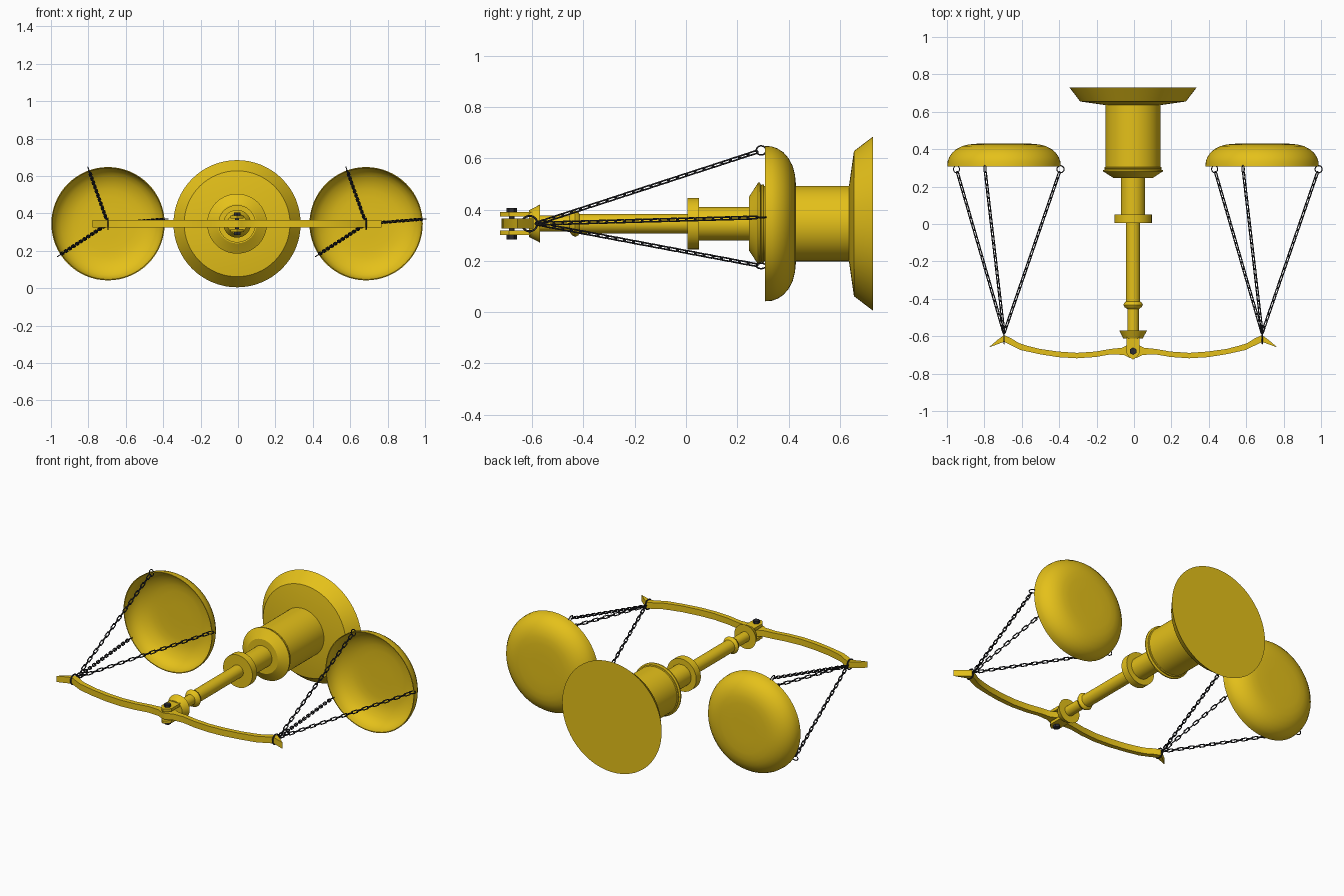
import bpy, bmesh
from math import sin, cos, pi, radians
from mathutils import Vector, Matrix

if "Cube" in bpy.data.objects:
    bpy.data.objects.remove(bpy.data.objects["Cube"])

CX, CZ = -0.005, 0.345      # axis of the column, which lies along y
ARM = 0.69                  # distance from column to each pan


def material(name, color):
    m = bpy.data.materials.new(name)
    m.diffuse_color = color
    m.use_nodes = True
    m.node_tree.nodes["Principled BSDF"].inputs["Base Color"].default_value = m.diffuse_color
    return m


gold = material("gold", (0.78, 0.53, 0.01, 1))
dark = material("dark_metal", (0.025, 0.025, 0.03, 1))


def finish(bm, name, mat, loc=(0, 0, 0), angle=32):
    bmesh.ops.recalc_face_normals(bm, faces=bm.faces)
    me = bpy.data.meshes.new(name)
    bm.to_mesh(me)
    bm.free()
    me.polygons.foreach_set("use_smooth", [True] * len(me.polygons))
    me.set_sharp_from_angle(angle=radians(angle))
    me.materials.append(mat)
    ob = bpy.data.objects.new(name, me)
    ob.location = loc
    bpy.context.collection.objects.link(ob)
    return ob


def lathe(name, profile, loc, mat, n=64):
    """Revolve (radius, y) points around the y axis; radius 0 closes an end."""
    bm = bmesh.new()
    rings = []
    for r, y in profile:
        k = 1 if r == 0 else n
        rings.append([bm.verts.new((r * cos(2 * pi * i / n), y, r * sin(2 * pi * i / n)))
                      for i in range(k)])
    for a, b in zip(rings, rings[1:]):
        for i in range(n):
            j = (i + 1) % n
            face = [a[i % len(a)], a[j % len(a)], b[j % len(b)], b[i % len(b)]]
            bm.faces.new(list(dict.fromkeys(face)))
    return finish(bm, name, mat, loc)


def plate(name, outline, z0, z1, mat):
    """Extrude an (x, y) outline between two heights."""
    bm = bmesh.new()
    f = bm.faces.new([bm.verts.new((x, y, z0)) for x, y in outline])
    ext = bmesh.ops.extrude_face_region(bm, geom=[f])
    bmesh.ops.translate(bm, vec=(0, 0, z1 - z0),
                        verts=[v for v in ext["geom"] if isinstance(v, bmesh.types.BMVert)])
    return finish(bm, name, mat, (CX, 0, 0))


def add_link(bm, mat4, r, straight, wire, n=12, m=6):
    """Oval wire loop in the local xz plane, long axis z."""
    rings = []
    for i in range(n):
        t = 2 * pi * (i + 0.5) / n
        out = Vector((cos(t), 0, sin(t)))
        c = out * r + Vector((0, 0, straight if sin(t) > 0 else -straight))
        rings.append([bm.verts.new(mat4 @ (c + out * wire * cos(2 * pi * j / m)
                      + Vector((0, wire * sin(2 * pi * j / m), 0)))) for j in range(m)])
    for i in range(n):
        a, b = rings[i], rings[(i + 1) % n]
        for j in range(m):
            k = (j + 1) % m
            bm.faces.new((a[j], a[k], b[k], b[j]))


# base and column
lathe("base", [(0, .73), (.34, .73), (.283, .655), (.15, .636), (0, .636)], (CX, 0, CZ), gold)
lathe("column", [(0, .64), (.147, .64), (.147, .305), (.153, .303), (.153, .296), (.149, .293),
                 (.160, .288), (.160, .281), (.148, .274), (.105, .246), (.065, .246),
                 (.065, .05), (.10, .05), (.10, .005), (.038, .005), (.038, -.415),
                 (.046, -.42), (.052, -.432), (.046, -.444), (.031, -.455), (.031, -.57),
                 (.074, -.57), (.052, -.612), (0, -.612)], (CX, 0, CZ), gold)

# clevis prongs and bolt at the pivot
prong = [(-.035, -.60), (-.035, -.69), (-.02, -.712), (0, -.725),
         (.02, -.712), (.035, -.69), (.035, -.60)]
plate("upper_prong", prong, CZ + .027, CZ + .045, gold)
plate("lower_prong", prong, CZ - .045, CZ - .027, gold)
for nm, r, h, n in (("pivot_pin", .011, .11, 20), ("bolt_heads", .02, .016, 6)):
    bm = bmesh.new()
    for z in ((0,) if n == 20 else (-.053, .053)):
        bmesh.ops.create_cone(bm, cap_ends=True, segments=n, radius1=r, radius2=r, depth=h,
                              matrix=Matrix.Translation((0, 0, z)))
    finish(bm, nm, dark, (CX, -.68, CZ))

# beam outline: right half mirrored to the left
upper = [(0, -.64), (.025, -.645), (.06, -.662), (.12, -.668), (.2, -.682), (.3, -.689),
         (.4, -.682), (.5, -.668), (.57, -.65), (.61, -.637), (.65, -.612), (.69, -.594)]
lower = [(.725, -.62), (.772, -.66), (.73, -.645), (.69, -.63), (.65, -.65), (.6, -.674),
         (.5, -.696), (.4, -.712), (.3, -.718), (.2, -.711), (.12, -.697), (.05, -.70),
         (.02, -.715)]
half = upper + lower
plate("beam", half + [(0, -.72)] + [(-x, y) for x, y in half[:0:-1]], CZ - .019, CZ + .019, gold)

# pans with chains
dish = [(.303, .308), (.301, .335), (.293, .357), (.278, .380), (.255, .400), (.225, .416),
        (.19, .425), (.15, .429), (.08, .43), (0, .43)]
inner = [(max(r - .005, 0), y - (.006 if i > 3 else .003 if i else 0))
         for i, (r, y) in enumerate(dish)]
for side, sx in (("left", -1), ("right", 1)):
    px = CX + sx * ARM
    lathe(side + "_pan", inner[::-1] + dish, (px, 0, CZ), gold)
    bm = bmesh.new()
    # hook ring around the beam end
    hook = Vector((px, -.61, CZ))
    add_link(bm, Matrix.Translation(hook) @ Matrix.Rotation(pi / 2, 4, 'Z'), .030, 0, .004, 24)
    for deg in (109.6, 213, 4.6):
        a = radians(deg)
        radial = Vector((cos(a), 0, sin(a)))
        # ring through the pan rim
        ring = Vector((px, .293, CZ)) + radial * .303
        tangent = Vector((-sin(a), 0, cos(a)))
        y_axis = Vector((0, 1, 0))
        frame = Matrix((radial, tangent, y_axis)).transposed().to_4x4()
        add_link(bm, Matrix.Translation(ring) @ frame, .019, 0, .003, 20)
        # chain of alternating links
        start = hook + Vector((0, .026, 0))
        d = (ring - start).normalized()
        end = ring - d * .017
        count = 25
        q = d.to_track_quat('Z', 'Y').to_matrix().to_4x4()
        step = (end - start).length / count
        for i in range(count):
            pos = start.lerp(end, (i + .5) / count)
            add_link(bm, Matrix.Translation(pos) @ q
                     @ Matrix.Rotation(pi / 4 + (i % 2) * pi / 2, 4, 'Z'),
                     .0075, step / 2 - .0045, .0033)
    finish(bm, side + "_chains", dark, angle=80)
